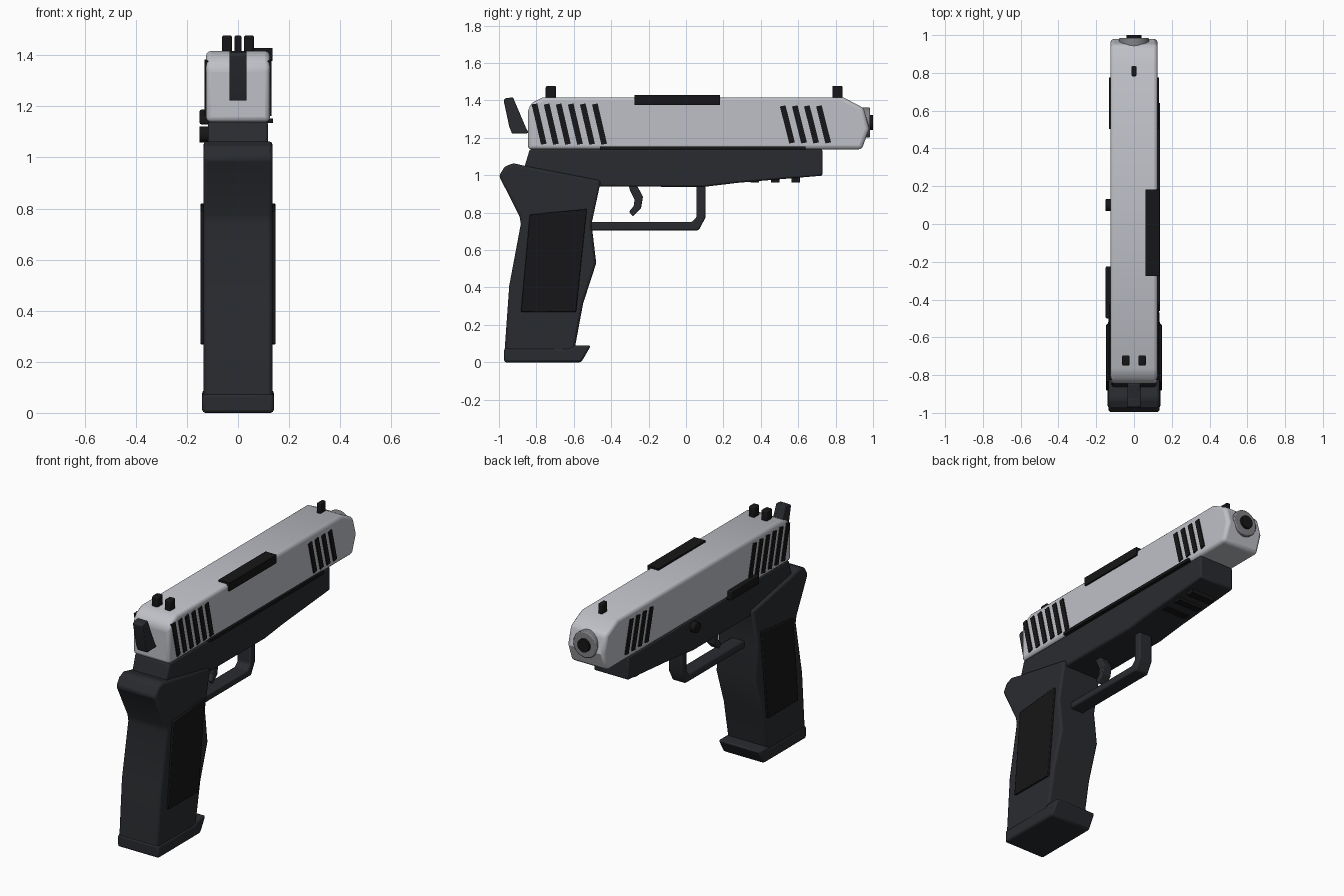
import bpy, bmesh, math

if "Cube" in bpy.data.objects:
    bpy.data.objects.remove(bpy.data.objects["Cube"])


def material(name, r, g, b):
    m = bpy.data.materials.new(name)
    m.diffuse_color = (r, g, b, 1)
    m.use_nodes = True
    m.node_tree.nodes["Principled BSDF"].inputs["Base Color"].default_value = m.diffuse_color
    return m


STEEL = material("steel", 0.52, 0.53, 0.57)
GREY = material("barrel_grey", 0.22, 0.22, 0.24)
FRAME = material("frame_dark", 0.022, 0.024, 0.028)
BLACK = material("black", 0.008, 0.008, 0.009)


def finish(obj, mat, bevel=0.0, segments=2):
    obj.data.materials.append(mat)
    if bevel:
        mod = obj.modifiers.new("bevel", 'BEVEL')
        mod.width, mod.segments = bevel, segments
        mod.limit_method, mod.angle_limit = 'ANGLE', math.radians(35)
    bpy.ops.object.select_all(action='DESELECT')
    obj.select_set(True)
    bpy.context.view_layer.objects.active = obj
    bpy.ops.object.shade_smooth_by_angle(angle=math.radians(30))
    return obj


def plate(name, outline, x0, x1, mat, bevel=0.0, segments=2):
    """Side outline of (y, z) points extruded from x0 to x1."""
    bm = bmesh.new()
    face = bm.faces.new([bm.verts.new((x0, y, z)) for y, z in outline])
    new = bmesh.ops.extrude_face_region(bm, geom=[face])['geom']
    bmesh.ops.translate(bm, vec=(x1 - x0, 0, 0),
                        verts=[v for v in new if isinstance(v, bmesh.types.BMVert)])
    bmesh.ops.recalc_face_normals(bm, faces=bm.faces)
    mesh = bpy.data.meshes.new(name)
    bm.to_mesh(mesh)
    bm.free()
    obj = bpy.data.objects.new(name, mesh)
    bpy.context.collection.objects.link(obj)
    return finish(obj, mat, bevel, segments)


def box(name, x0, x1, y0, y1, z0, z1, mat, bevel=0.0):
    return plate(name, [(y0, z0), (y1, z0), (y1, z1), (y0, z1)], x0, x1, mat, bevel)


def cylinder(name, radius, depth, location, rotation, mat, bevel=0.0):
    bpy.ops.mesh.primitive_cylinder_add(vertices=32, radius=radius, depth=depth,
                                        location=location, rotation=rotation)
    obj = bpy.context.object
    obj.name = name
    return finish(obj, mat, bevel)


# Slide with its chamfered nose
plate("slide", [(-0.845, 1.138), (-0.845, 1.355), (-0.82, 1.39), (-0.765, 1.417),
                (0.84, 1.417), (0.95, 1.36), (0.98, 1.25), (0.94, 1.138)],
      -0.125, 0.125, STEEL, 0.02, 3)

# Ejection port and rail strip on the right side
box("ejection_port", 0.06, 0.136, -0.275, 0.182, 1.377, 1.428, BLACK)
box("rail_strip", 0.10, 0.138, -0.46, 0.64, 1.135, 1.153, BLACK)

# Slanted grip grooves on both sides of the slide
for label, start, count, low, high in (("rear", -0.825, 6, 1.163, 1.378),
                                       ("front", 0.502, 4, 1.17, 1.368)):
    for i in range(count):
        y = start + i * 0.0645
        outline = [(y, high), (y + 0.03, high + 0.006),
                   (y + 0.08, low + 0.006), (y + 0.05, low)]
        for side, s in (("right", 1), ("left", -1)):
            plate(f"{label}_groove_{side}_{i}", outline, s * 0.115, s * 0.132, BLACK)

# Sights
for side, x in (("left", -0.043), ("right", 0.043)):
    box(f"rear_sight_{side}", x - 0.02, x + 0.02, -0.75, -0.695, 1.40, 1.478, BLACK, 0.008)
box("front_sight", -0.013, 0.013, 0.782, 0.836, 1.40, 1.478, BLACK, 0.006)

# Barrel end and bore
along_y = (math.pi / 2, 0, 0)
cylinder("barrel", 0.08, 0.30, (0, 0.835, 1.282), along_y, GREY, 0.006)
cylinder("bore", 0.04, 0.10, (0, 0.95, 1.282), along_y, BLACK)

# Hammer
plate("hammer", [(-0.975, 1.40), (-0.965, 1.412), (-0.925, 1.417), (-0.85, 1.24),
                 (-0.82, 1.23), (-0.84, 1.225), (-0.93, 1.222), (-0.945, 1.26)],
      -0.034, 0.034, FRAME, 0.004)

# Frame under the slide
plate("frame", [(-0.835, 1.14), (-0.865, 1.04), (-0.60, 0.94), (0.095, 0.938),
                (0.28, 0.96), (0.73, 0.998), (0.73, 1.14)],
      -0.118, 0.118, FRAME, 0.01)

# Accessory ribs under the front of the frame
for i in range(3):
    y = 0.367 + i * 0.11
    box(f"accessory_rib_{i}", -0.08, 0.08, y - 0.023, y + 0.023, 0.962, 1.02, BLACK)

# Grip, raised side panels and magazine base
plate("grip", [(-1.0, 0.997), (-0.97, 1.045), (-0.925, 1.065), (-0.86, 1.05),
               (-0.455, 0.972), (-0.505, 0.74), (-0.48, 0.53), (-0.55, 0.315),
               (-0.605, 0.02), (-0.973, 0.02), (-0.945, 0.41), (-0.883, 0.74),
               (-0.89, 0.78)],
      -0.135, 0.135, FRAME, 0.014)
for side, s in (("left", -1), ("right", 1)):
    plate(f"grip_panel_{side}", [(-0.835, 0.79), (-0.53, 0.82), (-0.588, 0.268),
                                 (-0.883, 0.27)], s * 0.12, s * 0.147, BLACK, 0.004)
plate("magazine_base", [(-0.973, 0.0), (-0.56, 0.0), (-0.508, 0.09), (-0.60, 0.09),
                        (-0.62, 0.075), (-0.973, 0.075)],
      -0.14, 0.14, FRAME, 0.012)

# Trigger guard as one bent strip
plate("trigger_guard", [(-0.52, 0.706), (0.068, 0.706), (0.105, 0.775), (0.105, 0.96),
                        (0.056, 0.96), (0.056, 0.775), (0.03, 0.75), (-0.52, 0.75)],
      -0.045, 0.045, FRAME, 0.008)

# Curved trigger
plate("trigger", [(-0.31, 0.96), (-0.27, 0.96), (-0.23, 0.885), (-0.24, 0.825),
                  (-0.283, 0.78), (-0.305, 0.805), (-0.28, 0.835), (-0.275, 0.87),
                  (-0.30, 0.92)],
      -0.03, 0.03, FRAME, 0.006)

# Left side controls
box("slide_stop", -0.15, -0.11, -0.50, -0.225, 1.13, 1.187, BLACK, 0.006)
cylinder("takedown_pin", 0.032, 0.05, (-0.126, 0.1, 1.09), (0, math.pi / 2, 0), BLACK, 0.004)
